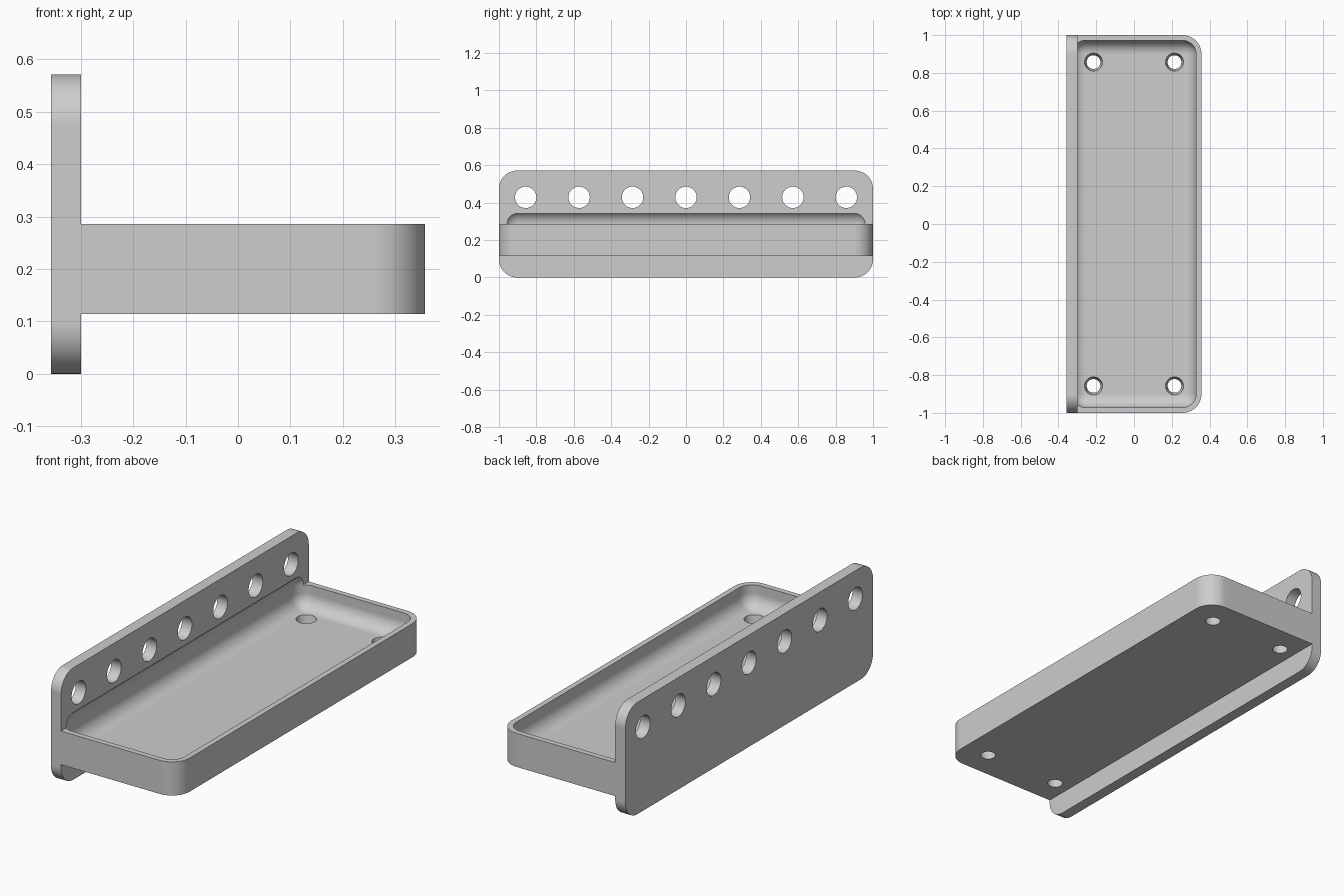
import bpy
import bmesh
import math
from mathutils import Matrix, Vector

cube = bpy.data.objects.get("Cube")
if cube:
    bpy.data.objects.remove(cube, do_unlink=True)

MM = 2 / 70          # the part is 70 mm long
FACE = -0.3          # x of the plate's inner face
GREY = (0.61, 0.61, 0.61, 1)

grey = bpy.data.materials.new("light grey")
grey.use_nodes = True
grey.diffuse_color = GREY
grey.node_tree.nodes["Principled BSDF"].inputs["Base Color"].default_value = GREY


def make_object(name, bm):
    bmesh.ops.recalc_face_normals(bm, faces=bm.faces)
    mesh = bpy.data.meshes.new(name)
    bm.to_mesh(mesh)
    bm.free()
    mesh.materials.append(grey)
    obj = bpy.data.objects.new(name, mesh)
    bpy.context.collection.objects.link(obj)
    return obj


def rounded_box(name, low, high, radius, rule):
    """Box between two corners; edges that pass the rule are rounded."""
    low, high = Vector(low), Vector(high)
    bm = bmesh.new()
    bmesh.ops.create_cube(bm, size=1)
    for v in bm.verts:
        v.co = Vector([l + (c + 0.5) * (h - l) for l, c, h in zip(low, v.co, high)])
    edges = [e for e in bm.edges
             if rule((e.verts[1].co - e.verts[0].co).normalized(), e.verts[0].co)]
    bmesh.ops.bevel(bm, geom=edges, offset=radius, segments=12,
                    profile=0.5, affect='EDGES')
    return make_object(name, bm)


def hole_cutters(name, centres, r1, r2, depth, turn):
    """Round cutters, tapering from r1 to r2, at every centre."""
    bm = bmesh.new()
    for c in centres:
        bmesh.ops.create_cone(bm, cap_ends=True, segments=48, radius1=r1, radius2=r2,
                              depth=depth, matrix=Matrix.Translation(c) @ turn)
    return make_object(name, bm)


def cut(obj, cutters):
    """Subtract the cutters and bake the result into the mesh."""
    for c in cutters:
        mod = obj.modifiers.new("cut", 'BOOLEAN')
        mod.operation = 'DIFFERENCE'
        mod.solver = 'EXACT'
        mod.object = c
    graph = bpy.context.evaluated_depsgraph_get()
    mesh = bpy.data.meshes.new_from_object(obj.evaluated_get(graph))
    obj.modifiers.clear()
    obj.data = mesh


# Upright plate with rounded corners
plate = rounded_box("back_plate", (FACE - 2 * MM, -1, 0), (FACE, 1, 20 * MM),
                    3.4 * MM, lambda d, p: abs(d.x) > 0.9)

# Tray block with its two outer corners rounded
tray = rounded_box("tray", (FACE, -1, 4 * MM), (FACE + 23 * MM, 1, 10 * MM),
                   3.5 * MM, lambda d, p: abs(d.z) > 0.9 and p.x > 0)

# Hollow with round edges, reaching slightly into the plate, above a 2 mm floor
hollow = rounded_box("hollow_cutter", (FACE - MM, -1 + MM, 6 * MM),
                     (FACE + 22 * MM, 1 - MM, 12.5 * MM), 2.5 * MM, lambda d, p: True)

# Row of holes through the plate
row = hole_cutters("plate_hole_cutter",
                   [(FACE - MM, i * 10 * MM, 15 * MM) for i in range(-3, 4)],
                   2 * MM, 2 * MM, 0.2, Matrix.Rotation(math.pi / 2, 4, 'Y'))

# Tapered drain holes in the tray floor
drains = hole_cutters("floor_hole_cutter",
                      [(x * 7.5 * MM, y * 30 * MM, 5 * MM) for x in (-1, 1) for y in (-1, 1)],
                      0.03, 0.054, 0.12, Matrix.Identity(4))

cut(plate, [hollow, row])
cut(tray, [hollow, drains])
for cutter in (hollow, row, drains):
    bpy.data.objects.remove(cutter, do_unlink=True)

# Smooth curved faces, keep flat faces crisp
for obj in (plate, tray):
    bpy.ops.object.select_all(action='DESELECT')
    obj.select_set(True)
    bpy.context.view_layer.objects.active = obj
    bpy.ops.object.shade_smooth_by_angle(angle=math.radians(30))
    normals = obj.modifiers.new("flat face normals", 'WEIGHTED_NORMAL')
    normals.keep_sharp = True
